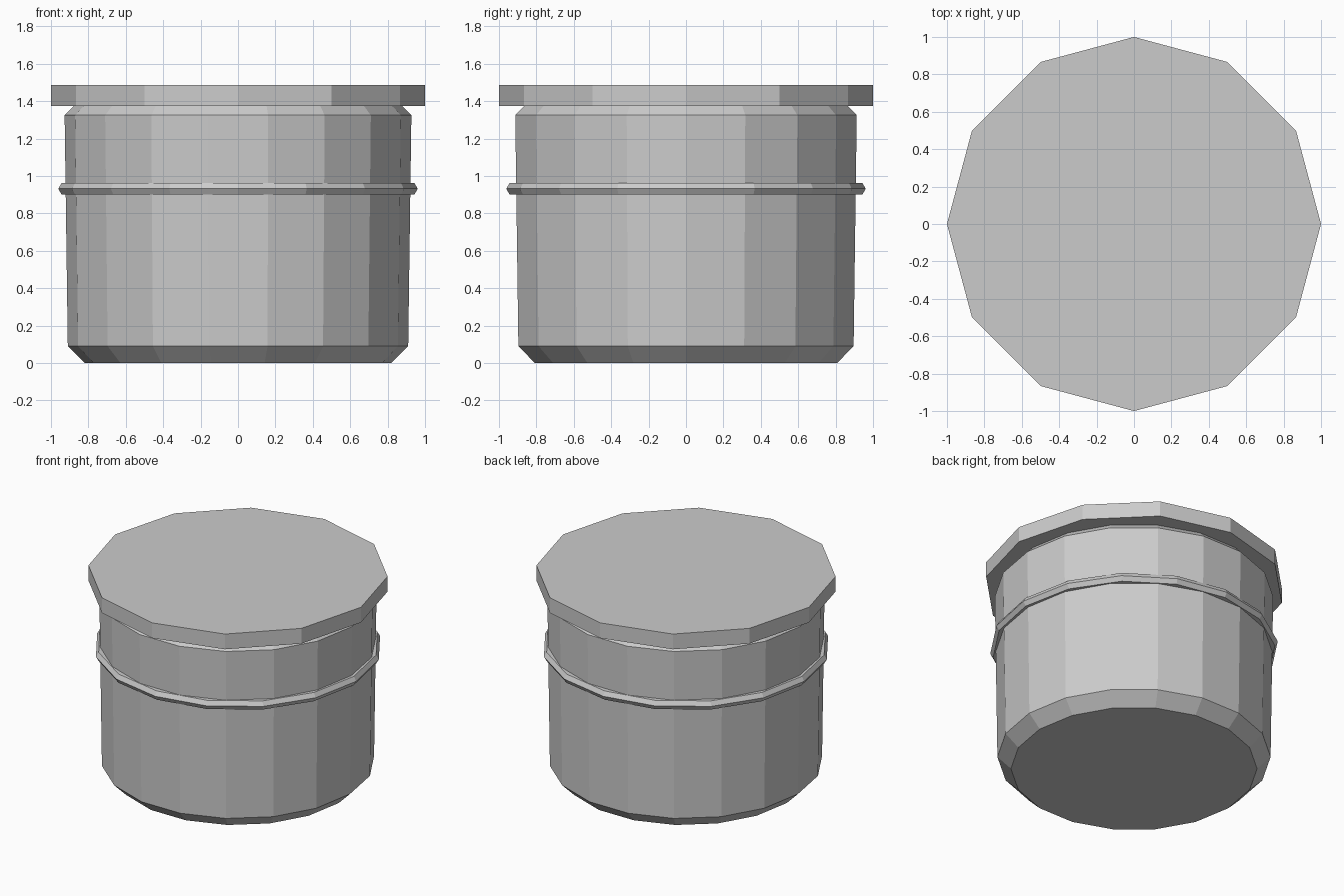
import bpy, bmesh
from math import cos, sin, tau

if "Cube" in bpy.data.objects:
    bpy.data.objects.remove(bpy.data.objects["Cube"])


def lathe(name, profile, sides):
    """Closed faceted solid from a list of (radius, z) rings, bottom to top."""
    bm = bmesh.new()
    rings = [[bm.verts.new((r * cos(tau * i / sides), r * sin(tau * i / sides), z))
              for i in range(sides)] for r, z in profile]
    for low, high in zip(rings, rings[1:]):
        for i in range(sides):
            j = (i + 1) % sides
            bm.faces.new((low[i], low[j], high[j], high[i]))
    bm.faces.new(rings[0][::-1])
    bm.faces.new(rings[-1])
    mesh = bpy.data.meshes.new(name)
    bm.to_mesh(mesh)
    bm.free()
    obj = bpy.data.objects.new(name, mesh)
    bpy.context.collection.objects.link(obj)
    return obj


# Chamfered, slightly flared body; its top chamfer runs up into the lid
lathe("jar_body", [(0.82, 0), (0.91, 0.09), (0.927, 1.325), (0.84, 1.415)], 18)

# Overhanging twelve-sided lid
lathe("lid", [(1.0, 1.375), (1.0, 1.487)], 12)

# Thin band around the body, hexagonal in section
bpy.ops.mesh.primitive_torus_add(major_segments=16, minor_segments=6,
                                 major_radius=0.924, minor_radius=0.037,
                                 location=(0, 0, 0.932))
bpy.context.object.name = "band"
